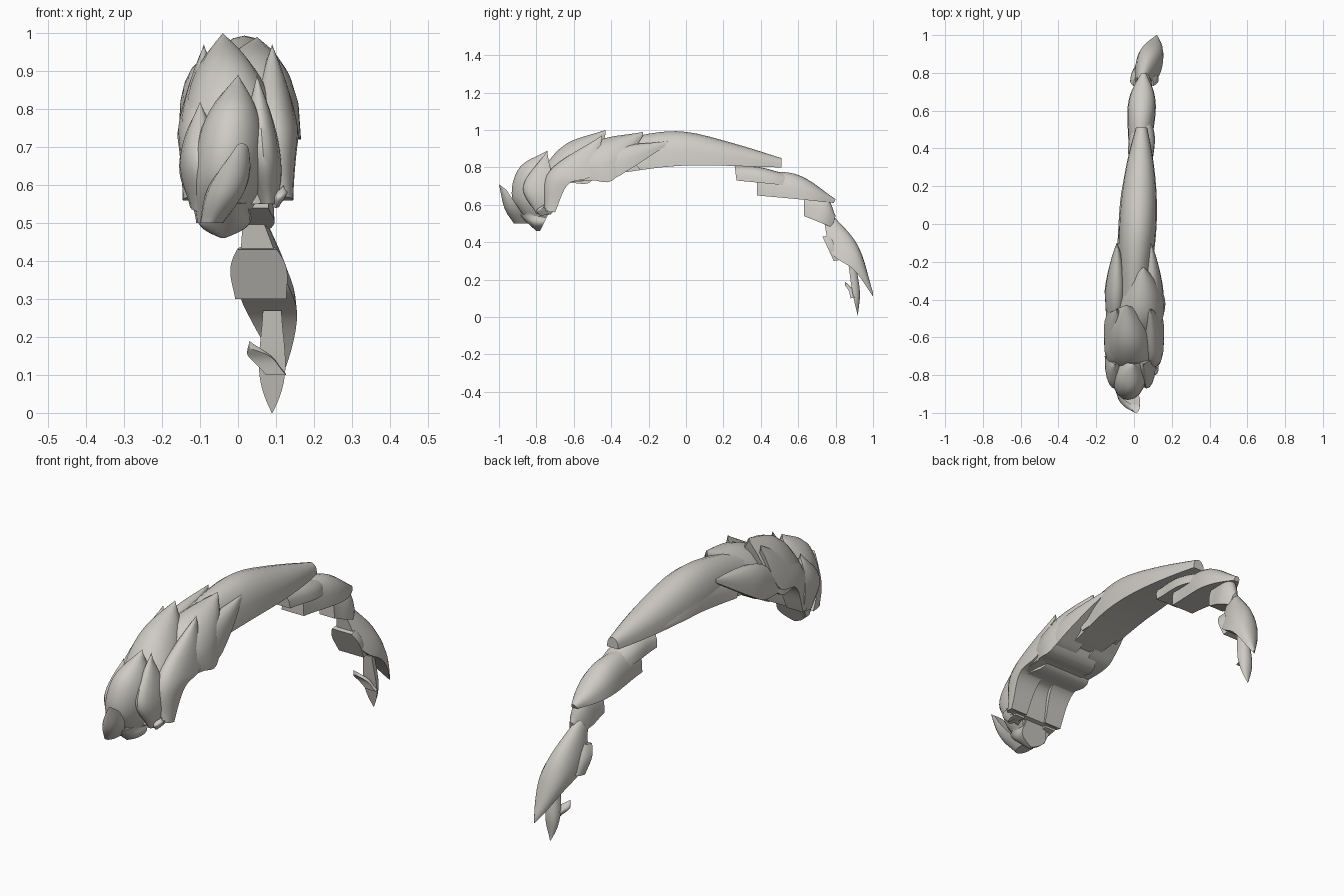
import bpy, bmesh, math
from mathutils import Vector

cube = bpy.data.objects.get("Cube")
if cube:
    bpy.data.objects.remove(cube)

material = bpy.data.materials.new("warm grey hair")
material.use_nodes = True
color = (0.62, 0.6, 0.56, 1)
material.diffuse_color = color
material.node_tree.nodes["Principled BSDF"].inputs["Base Color"].default_value = color

rings_per_lock = 16
arc_segments = 10


def point_on_curve(points, t):
    """Point at t on a smooth curve passing through all the given points."""
    points = [Vector(point) for point in points]
    before_first = points[0] * 2 - points[1]
    after_last = points[-1] * 2 - points[-2]
    span = t * (len(points) - 1)
    index = min(int(span), len(points) - 2)
    u = span - index
    a, b, c, d = ([before_first] + points + [after_last])[index:index + 4]
    return b + u / 2 * ((c - a) + u * ((2 * a - 5 * b + 4 * c - d)
                                       + u * (3 * b - a - 3 * c + d)))


def lock(name, x, width, ridge, base, start=0.5, end=0.03):
    """Flat-bottomed hair lock with a domed top.

    x runs from the root to the tip, ridge and base are (y, z) curves.
    start and end are the root and tip widths as shares of the half width.
    """
    if end < 0.1:
        tip_y, tip_z = ridge[-1]
        base = base + [(tip_y, tip_z - 0.02)]
    mesh = bmesh.new()
    rings = []
    for step in range(rings_per_lock + 1):
        t = step / rings_per_lock
        share = start + (end - start) * t
        half = width * (share + (1 - share) * math.sin(math.pi * t))
        middle = x[0] + (x[1] - x[0]) * t
        top = point_on_curve(ridge, t)
        bottom = point_on_curve(base, t)
        ring = []
        for segment in range(arc_segments + 1):
            angle = math.pi * segment / arc_segments
            rise = max(math.sin(angle), 0) ** 0.75
            y, z = bottom.lerp(top, rise)
            ring.append(mesh.verts.new((middle + half * math.cos(angle), y, z)))
        rings.append(ring)
    for ring, following in zip(rings, rings[1:]):
        for i in range(len(ring)):
            j = i - 1
            mesh.faces.new((ring[j], ring[i], following[i], following[j]))
    mesh.faces.new(rings[0])
    mesh.faces.new(reversed(rings[-1]))
    bmesh.ops.recalc_face_normals(mesh, faces=mesh.faces[:])
    data = bpy.data.meshes.new(name)
    mesh.to_mesh(data)
    mesh.free()
    data.materials.append(material)
    part = bpy.data.objects.new(name, data)
    bpy.context.collection.objects.link(part)
    bpy.ops.object.select_all(action='DESELECT')
    part.select_set(True)
    bpy.context.view_layer.objects.active = part
    bpy.ops.object.shade_smooth_by_angle(angle=math.radians(40))


# Front cluster of upright petals
lock("front_petal", x=(-.05, 0), width=.1,
     ridge=[(-.84, .5), (-.93, .64), (-.89, .8), (-.74, .89)],
     base=[(-.77, .5), (-.72, .62)], start=.6)
lock("front_curl", x=(-.07, .01), width=.05,
     ridge=[(-.92, .5), (-.97, .58), (-1, .71)], base=[(-.84, .5), (-.96, .68)],
     start=.6, end=.4)
lock("chin_wisp", x=(-.04, -.03), width=.07,
     ridge=[(-.8, .46), (-.9, .55)], base=[(-.78, .46), (-.73, .56)],
     start=.05, end=.9)
lock("front_left_petal", x=(.08, .05), width=.05,
     ridge=[(-.8, .55), (-.87, .7), (-.74, .89)], base=[(-.72, .55), (-.7, .65)])
lock("front_right_petal", x=(-.1, -.1), width=.055,
     ridge=[(-.82, .53), (-.87, .67), (-.74, .82)], base=[(-.72, .55), (-.7, .65)])

# Crown of broad overlapping locks
lock("crown_front", x=(0, -.04), width=.135,
     ridge=[(-.79, .55), (-.78, .75), (-.65, .92), (-.43, 1)],
     base=[(-.71, .56), (-.65, .71), (-.5, .73)], start=.9)
lock("crown_middle", x=(.01, .05), width=.135,
     ridge=[(-.72, .72), (-.5, .93), (-.23, .99)],
     base=[(-.64, .72), (-.5, .73), (-.38, .74)], start=.9)

# Side locks, low at the front and pointed at the back
for side, word in ((1, "left"), (-1, "right")):
    lock(word + "_outer_lock", x=(side * .1, side * .09), width=.065,
         ridge=[(-.76, .57), (-.73, .78), (-.45, .97)],
         base=[(-.7, .56), (-.63, .71), (-.5, .76)], start=.7)
    lock(word + "_rear_lock", x=(side * .1, side * .09), width=.06,
         ridge=[(-.62, .76), (-.4, .9), (-.1, .94)],
         base=[(-.58, .73), (-.4, .74), (-.3, .79)], start=.8)
    lock(word + "_wisp", x=(side * .1, side * .12), width=.02,
         ridge=[(-.78, .54), (-.8, .57), (-.76, .6)], base=[(-.73, .55), (-.75, .58)])

# Long back ridge with a blunt rear end, and a strand along each flank
lock("back_ridge", x=(0, .04), width=.1,
     ridge=[(-.45, .92), (-.2, .98), (0, .99), (.25, .93), (.51, .85)],
     base=[(-.36, .77), (0, .81), (.51, .8)], start=.8, end=.3)
lock("ridge_left_strand", x=(.06, .06), width=.045,
     ridge=[(-.3, .86), (0, .9), (.3, .85)], base=[(-.25, .79), (.1, .82)], start=.9)
lock("ridge_right_strand", x=(-.06, 0), width=.045,
     ridge=[(-.3, .88), (0, .92), (.4, .85)], base=[(-.25, .79), (.1, .82)], start=.9)

# Descending tail of stepped locks
lock("tail_upper_step", x=(.03, .05), width=.07,
     ridge=[(.26, .81), (.4, .8), (.58, .75)], base=[(.27, .73), (.58, .7)],
     start=.9, end=.3)
lock("tail_upper", x=(.03, .05), width=.075,
     ridge=[(.38, .78), (.6, .76), (.8, .63)], base=[(.38, .65), (.6, .63), (.79, .61)],
     start=.8, end=.2)
lock("tail_middle", x=(.04, .06), width=.045,
     ridge=[(.63, .65), (.75, .64), (.8, .54)], base=[(.63, .54), (.78, .48)],
     start=.9, end=.4)
lock("tail_lower", x=(.04, .12), width=.07,
     ridge=[(.78, .55), (.92, .38), (1, .13)], base=[(.74, .5), (.78, .34), (.9, .25)],
     start=.4)
lock("tail_inner_step", x=(.05, .06), width=.075,
     ridge=[(.8, .44), (.86, .31)], base=[(.73, .43), (.79, .3)], start=.7, end=.9)

# Barbed end wisp
lock("tail_tip", x=(.09, .09), width=.035,
     ridge=[(.91, .27), (.93, .13), (.92, .02)], base=[(.87, .27), (.89, .13)], start=.7)
lock("tail_barb", x=(.1, .03), width=.03,
     ridge=[(.92, .11), (.89, .15), (.85, .19)], base=[(.88, .1), (.87, .14)], start=.9)
